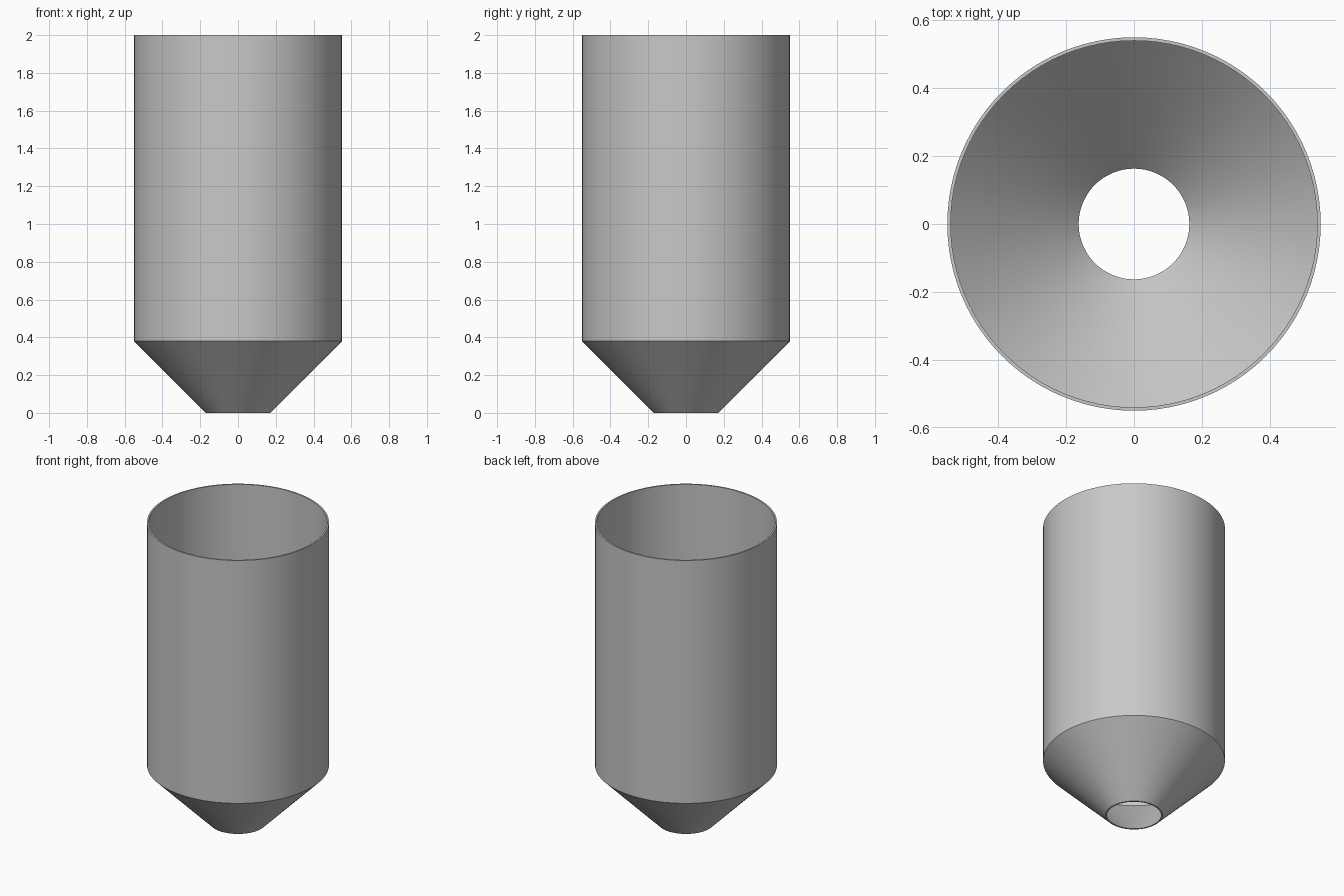
import bpy, bmesh, math

cube = bpy.data.objects.get("Cube")
if cube:
    bpy.data.objects.remove(cube, do_unlink=True)

# Plain grey metal
metal = bpy.data.materials.new("grey_metal")
metal.use_nodes = True
grey = (0.58, 0.58, 0.58, 1)
metal.diffuse_color = grey
metal.node_tree.nodes["Principled BSDF"].inputs["Base Color"].default_value = grey

SEGMENTS = 96
# Closed wall section (radius, height): outer cone, outer wall, rim, inner wall, inner cone
section = [(0.172, 0), (0.55, 0.38), (0.55, 2), (0.54, 2), (0.54, 0.379), (0.163, 0)]


def revolve(name, profile):
    """Turn a closed profile around z into a hollow solid."""
    bm = bmesh.new()
    rings = []
    for radius, z in profile:
        rings.append([bm.verts.new((radius * math.cos(a), radius * math.sin(a), z))
                      for a in (math.tau * i / SEGMENTS for i in range(SEGMENTS))])
    for k, ring in enumerate(rings):
        above = rings[(k + 1) % len(rings)]
        for i in range(SEGMENTS):
            j = (i + 1) % SEGMENTS
            bm.faces.new((ring[i], ring[j], above[j], above[i]))
    bmesh.ops.recalc_face_normals(bm, faces=bm.faces)
    mesh = bpy.data.meshes.new(name)
    bm.to_mesh(mesh)
    bm.free()
    obj = bpy.data.objects.new(name, mesh)
    bpy.context.collection.objects.link(obj)
    return obj


# Open hopper: straight shell with a conical outlet
hopper = revolve("hopper_shell", section)
hopper.data.materials.append(metal)
bpy.ops.object.select_all(action="DESELECT")
hopper.select_set(True)
bpy.context.view_layer.objects.active = hopper
bpy.ops.object.shade_smooth_by_angle(angle=math.radians(30))
